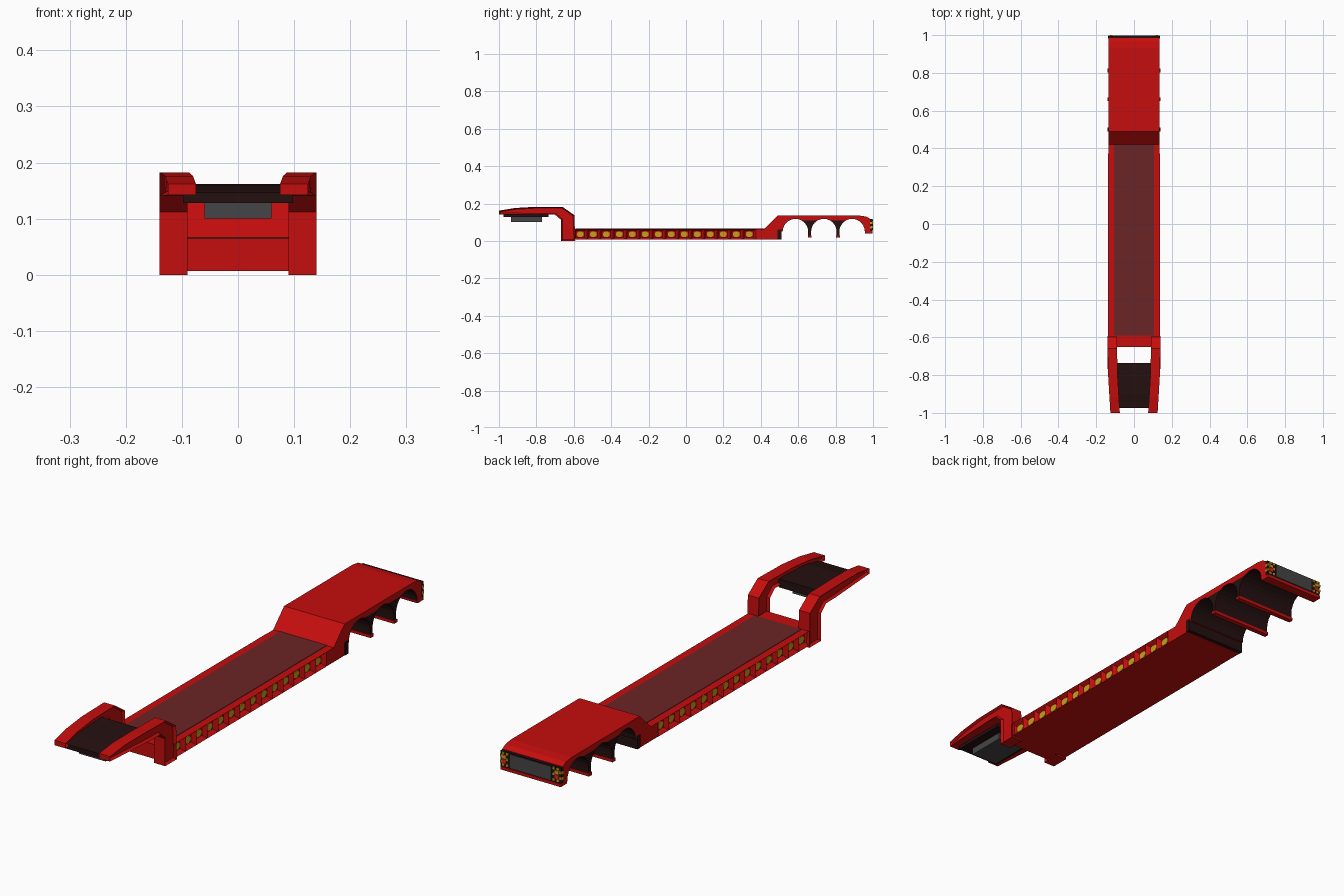
import bpy, bmesh, math
from mathutils import Vector

if "Cube" in bpy.data.objects:
    bpy.data.objects.remove(bpy.data.objects["Cube"])


def material(name, rgb):
    m = bpy.data.materials.new(name)
    m.diffuse_color = (*rgb, 1)
    m.use_nodes = True
    m.node_tree.nodes["Principled BSDF"].inputs["Base Color"].default_value = m.diffuse_color
    return m


RED = material("red paint", (0.56, 0.004, 0.004))
BLACK = material("black brown", (0.018, 0.005, 0.005))
DECK = material("deck brown", (0.145, 0.018, 0.020))
GREY = material("dark grey", (0.06, 0.06, 0.063))
YELLOW = material("marker yellow", (0.60, 0.34, 0.01))
LAMP = material("lamp red", (0.75, 0.02, 0.02))


def prism_mesh(pts, x0, x1):
    """Extrude a (y, z) outline from x0 to x1."""
    bm = bmesh.new()
    face = bm.faces.new([bm.verts.new((x0, y, z)) for y, z in pts])
    ext = bmesh.ops.extrude_face_region(bm, geom=[face])["geom"]
    verts = [v for v in ext if isinstance(v, bmesh.types.BMVert)]
    bmesh.ops.translate(bm, verts=verts, vec=(x1 - x0, 0, 0))
    bmesh.ops.recalc_face_normals(bm, faces=bm.faces[:])
    bm.normal_update()
    return bm


def finish(name, bm, *mats):
    me = bpy.data.meshes.new(name)
    bmesh.ops.recalc_face_normals(bm, faces=bm.faces[:])
    bm.to_mesh(me)
    bm.free()
    for m in mats:
        me.materials.append(m)
    ob = bpy.data.objects.new(name, me)
    bpy.context.collection.objects.link(ob)
    return ob


def prism(name, pts, x0, x1, mat):
    return finish(name, prism_mesh(pts, x0, x1), mat)


def rect(y0, y1, z0, z1):
    return [(y0, z0), (y1, z0), (y1, z1), (y0, z1)]


def box(name, x0, x1, y0, y1, z0, z1, mat):
    return prism(name, rect(y0, y1, z0, z1), x0, x1, mat)


def cut(bm, co, no):
    bmesh.ops.bisect_plane(bm, geom=bm.verts[:] + bm.edges[:] + bm.faces[:],
                           plane_co=co, plane_no=no)


# Gooseneck arms: channel section, recessed sides, narrowing to the front
ARM = [(-1, 0.142), (-1, 0.162), (-0.915, 0.176), (-0.81, 0.182), (-0.66, 0.182),
       (-0.597, 0.138), (-0.592, 0), (-0.667, 0), (-0.667, 0.112),
       (-0.70, 0.14), (-0.76, 0.14)]
for s, side in ((1, "right"), (-1, "left")):
    bm = prism_mesh(ARM, 0.09, 0.14)
    caps = [f for f in bm.faces if abs(f.normal.x) > 0.9]
    for f in caps:
        bmesh.ops.inset_region(bm, faces=[f], thickness=0.007, use_even_offset=True)
        d = f.normal.x * -0.010
        bmesh.ops.translate(bm, verts=f.verts[:],  vec=(d, 0, 0))
    for v in bm.verts:
        v.co.x -= 0.06 * max(0, -0.75 - v.co.y)
        v.co.x *= s
    finish("gooseneck_arm_" + side, bm, RED)

# Coupling plate and pad between the arms
prism("coupling_plate", [(-0.975, 0.128), (-0.735, 0.128), (-0.735, 0.162),
                         (-0.90, 0.16), (-0.975, 0.147)], -0.098, 0.098, BLACK)
box("coupling_pad", -0.06, 0.06, -0.935, -0.77, 0.10, 0.128, GREY)

# Deck
box("deck_core", -0.11, 0.11, -0.60, 0.38, 0.007, 0.065, RED)
box("deck_floor", -0.105, 0.105, -0.59, 0.42, 0.064, 0.067, DECK)
box("front_crossbeam", -0.092, 0.092, -0.65, -0.595, 0.007, 0.065, RED)

# Side rails with a row of pockets, each holding a yellow marker
COUNT, PITCH, START = 14, 0.0695, -0.60
for s, side in ((1, "right"), (-1, "left")):
    bm = prism_mesh(rect(START, START + COUNT * PITCH, 0.007, 0.065), 0.108 * s, 0.137 * s)
    for i in range(1, COUNT):
        cut(bm, (0, START + i * PITCH, 0), (0, 1, 0))
    bm.normal_update()
    outer = [f for f in bm.faces if f.normal.x * s > 0.9]
    bmesh.ops.inset_individual(bm, faces=outer, thickness=0.012, use_even_offset=True)
    bmesh.ops.translate(bm, verts=list({v for f in outer for v in f.verts}),
                        vec=(-0.017 * s, 0, 0))
    finish("side_rail_" + side, bm, RED)
    for i in range(COUNT):
        c = START + (i + 0.5) * PITCH
        disc = [(c + 0.020 * math.cos(a), 0.036 + 0.0155 * math.sin(a))
                for a in [math.pi * (k + 0.5) / 4 for k in range(8)]]
        prism(f"marker_{side}_{i}", disc, 0.118 * s, 0.123 * s, YELLOW)

# Rear body: one outline with a ramp, three wheel arches and a tail
R, CZ = 0.068, 0.050
outline = [(0.373, 0.007), (0.373, 0.065), (0.42, 0.065), (0.49, 0.135), (0.93, 0.135),
           (0.965, 0.130), (0.985, 0.118), (0.985, 0.055), (0.998, 0.052),
           (0.998, 0.040), (0.958, 0.040)]
for n, c in enumerate((0.888, 0.737, 0.585)):
    if n:
        outline.append((c + R, 0.02))
    outline += [(c + R * math.cos(math.pi * k / 12), CZ + R * math.sin(math.pi * k / 12))
                for k in range(13)]
    if n < 2:
        outline.append((c - R, 0.02))
outline += [(0.495, 0.050), (0.495, 0.007)]
bm = prism_mesh(outline, -0.136, 0.136)
for z in (0.029, 0.110):
    cut(bm, (0, 0, z), (0, 0, 1))
bm.normal_update()
for f in bm.faces:
    m = f.calc_center_median()
    arch = abs(f.normal.x) < 0.5 and 0.515 < m.y < 0.957 and 0.029 < m.z < 0.125
    post = abs(f.normal.x) > 0.5 and 0.63 < m.y < 0.85 and 0.029 < m.z < 0.110
    f.material_index = 1 if arch or post else 0
finish("rear_body", bm, RED, BLACK)

# Black flap ahead of the first arch, red feet under the arch posts
box("front_flap", -0.139, 0.139, 0.49, 0.51, 0.008, 0.060, BLACK)
for i, y in enumerate((0.661, 0.8125)):
    box(f"arch_foot_{i}", -0.140, 0.140, y - 0.010, y + 0.010, 0.017, 0.029, RED)

# Tail panel with hazard borders and lamps
box("tail_panel", -0.137, 0.137, 0.983, 0.996, 0.053, 0.116, BLACK)
box("tail_plate", -0.092, 0.092, 0.99, 0.998, 0.057, 0.112, GREY)
for s, side in ((1, "right"), (-1, "left")):
    for r in range(5):
        for c in range(4):
            x, z = 0.0995 + c * 0.0095, 0.0585 + r * 0.0115
            inner = c in (1, 2) and r in (1, 2, 3)
            if inner or (r + c) % 2:
                continue
            box(f"hazard_{side}_{r}_{c}", s * x, s * (x + 0.0095), 0.99, 0.999,
                z, z + 0.0095, YELLOW)
    box("tail_lamp_" + side, s * 0.109, s * 0.128, 0.99, 1.0, 0.070, 0.086, LAMP)
    box("turn_lamp_" + side, s * 0.109, s * 0.128, 0.99, 1.0, 0.088, 0.102, YELLOW)
    # Hazard end strips seen from the sides
    for k in range(2):
        box(f"end_strip_{side}_{k}", s * 0.136, s * 0.138, 0.984, 0.996,
            0.066 + 0.024 * k, 0.078 + 0.024 * k, YELLOW)
